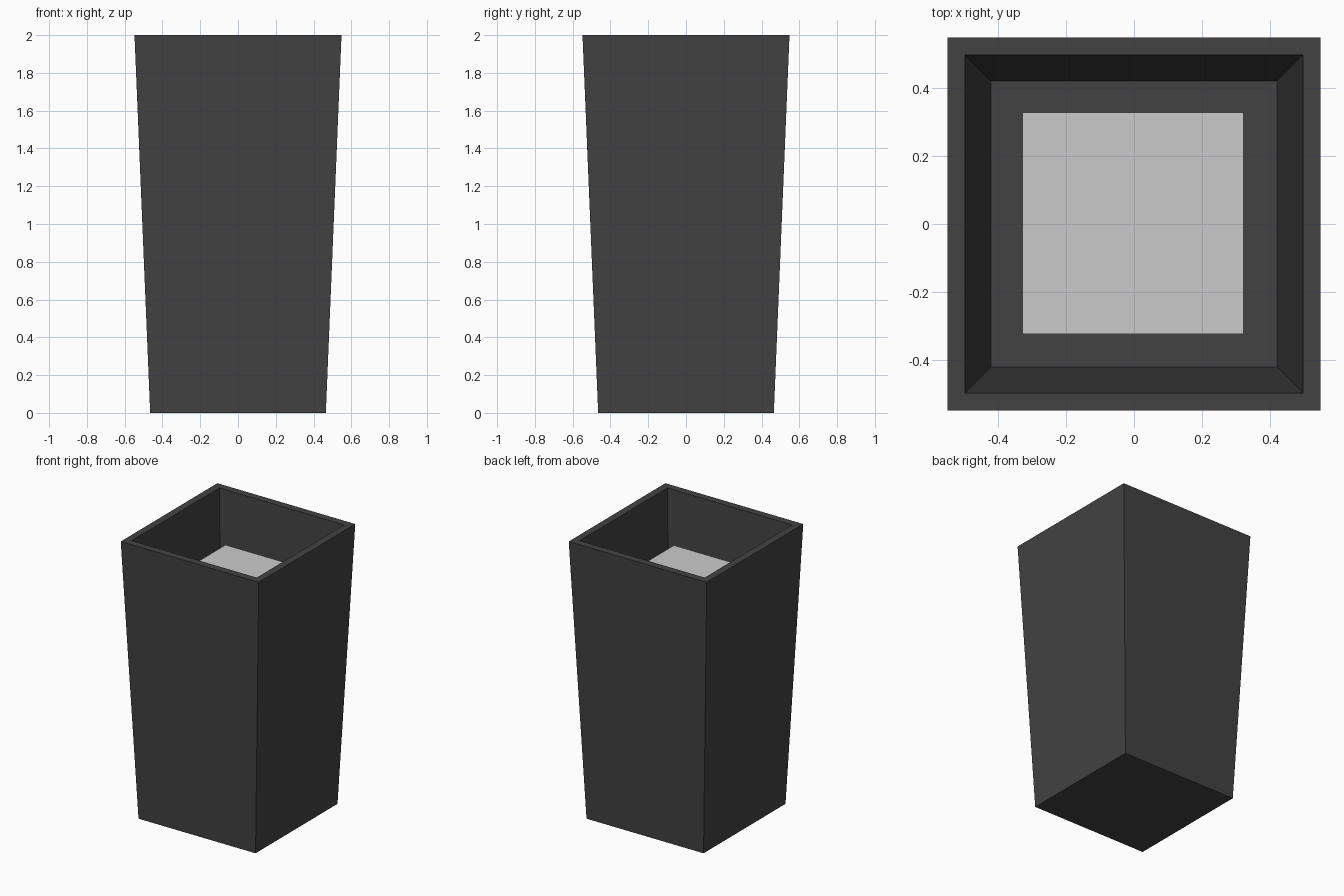
import bpy
import bmesh

if "Cube" in bpy.data.objects:
    bpy.data.objects.remove(bpy.data.objects["Cube"])

# dark finish for the planter shell
dark = bpy.data.materials.new("dark_finish")
dark.diffuse_color = (0.055, 0.055, 0.055, 1)
dark.use_nodes = True
dark.node_tree.nodes["Principled BSDF"].inputs["Base Color"].default_value = dark.diffuse_color


def square(bm, half, z, cx=0.0, cy=0.0):
    return [bm.verts.new((cx + sx * half, cy + sy * half, z))
            for sx, sy in ((-1, -1), (1, -1), (1, 1), (-1, 1))]


def square_loft(name, profile, centre=(0, 0), material=None):
    """Bridge square rings (half width, height) and cap both ends."""
    bm = bmesh.new()
    rings = [square(bm, h, z, *centre) for h, z in profile]
    for a, b in zip(rings, rings[1:]):
        for i in range(4):
            j = (i + 1) % 4
            bm.faces.new((a[i], a[j], b[j], b[i]))
    bm.faces.new(rings[0][::-1])
    bm.faces.new(rings[-1])
    bmesh.ops.recalc_face_normals(bm, faces=bm.faces)
    mesh = bpy.data.meshes.new(name)
    bm.to_mesh(mesh)
    bm.free()
    obj = bpy.data.objects.new(name, mesh)
    bpy.context.collection.objects.link(obj)
    if material:
        mesh.materials.append(material)
    return obj


# tapered shell: outside wall, flat rim, inside wall, cavity floor
square_loft("planter_shell",
            [(0.465, 0.0), (0.548, 2.0), (0.496, 2.0), (0.42, 0.15)],
            material=dark)

# pale block standing inside the cavity
square_loft("inner_block", [(0.325, 0.15), (0.325, 1.70)], centre=(-0.003, 0.002))
